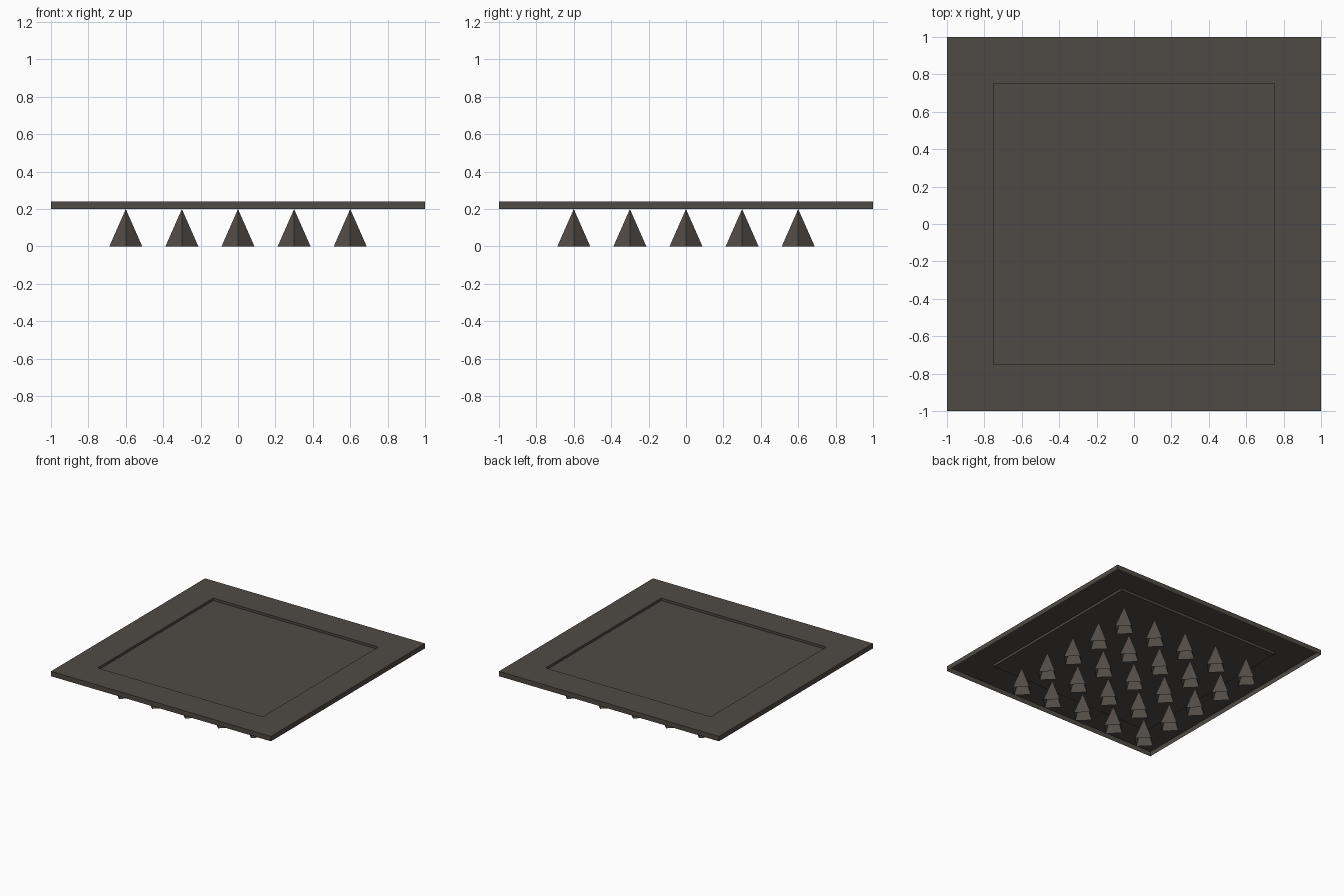
import bpy, bmesh, math

if "Cube" in bpy.data.objects:
    bpy.data.objects.remove(bpy.data.objects["Cube"])


def material(name, rgb):
    m = bpy.data.materials.new(name)
    m.diffuse_color = (*rgb, 1.0)
    m.use_nodes = True
    m.node_tree.nodes["Principled BSDF"].inputs["Base Color"].default_value = m.diffuse_color
    return m


def add_object(name, bm, mat):
    me = bpy.data.meshes.new(name)
    bm.to_mesh(me)
    bm.free()
    me.materials.append(mat)
    ob = bpy.data.objects.new(name, me)
    bpy.context.collection.objects.link(ob)
    return ob


plate_mat = material("dark stone", (0.078, 0.069, 0.058))
spike_mat = material("dark iron", (0.087, 0.074, 0.064))

# Plate: open-bottomed shell with outer rim, top border and sunken centre panel
bm = bmesh.new()
rings = []
for half, z in [(1.0, 0.20), (1.0, 0.24), (0.75, 0.24), (0.75, 0.22)]:
    rings.append([bm.verts.new((sx * half, sy * half, z))
                  for sx, sy in [(-1, -1), (1, -1), (1, 1), (-1, 1)]])
for low, high in zip(rings, rings[1:]):
    for i in range(4):
        j = (i + 1) % 4
        bm.faces.new((low[i], low[j], high[j], high[i]))
bm.faces.new(rings[-1])
add_object("pressure_plate", bm, plate_mat)

# Spikes: 5 x 5 grid of open four-sided pyramids, corners facing the axes
for row in range(5):
    for col in range(5):
        x, y = (col - 2) * 0.3, (row - 2) * 0.3
        bm = bmesh.new()
        tip = bm.verts.new((x, y, 0.20))
        base = [bm.verts.new((x + 0.088 * math.cos(k * math.pi / 2),
                              y + 0.088 * math.sin(k * math.pi / 2), 0.0))
                for k in range(4)]
        for i in range(4):
            bm.faces.new((base[i], base[(i + 1) % 4], tip))
        add_object(f"spike_{row + 1}_{col + 1}", bm, spike_mat)
